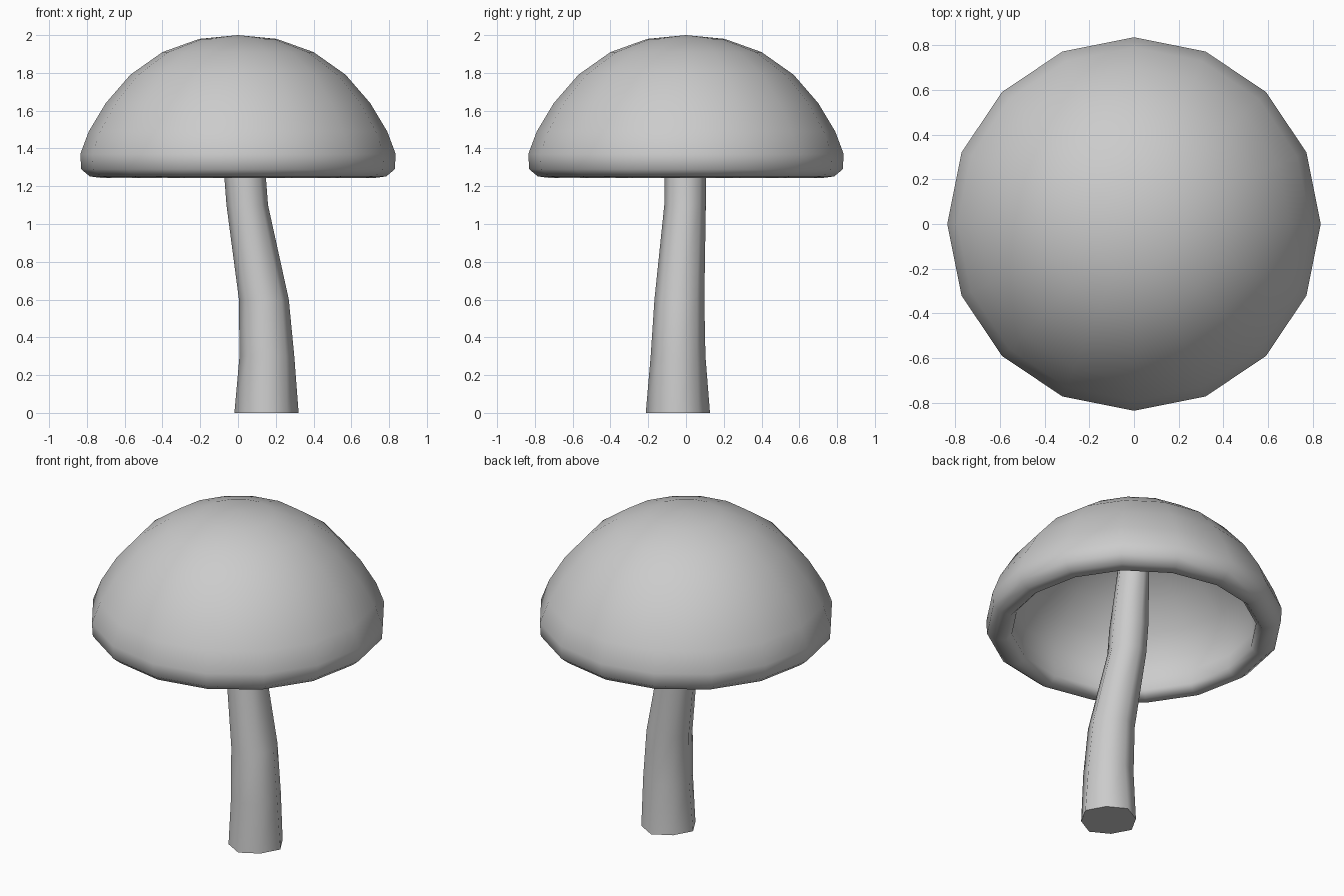
import bpy
import bmesh
from math import cos, sin, tau, radians

if "Cube" in bpy.data.objects:
    bpy.data.objects.remove(bpy.data.objects["Cube"])


def loft(name, rings, sides, angle):
    """Skin a stack of rings (x, y, z, radius, diagonal); radius 0 makes a pole.
    Every second corner is scaled by diagonal."""
    bm = bmesh.new()
    loops = []
    for x, y, z, r, diagonal in rings:
        if r == 0:
            loops.append([bm.verts.new((x, y, z))] * sides)
            continue
        loop = []
        for i in range(sides):
            q = r * (diagonal if i % 2 else 1)
            a = tau * i / sides
            loop.append(bm.verts.new((x + q * cos(a), y + q * sin(a), z)))
        loops.append(loop)
    for a, b in zip(loops, loops[1:]):
        for i in range(sides):
            j = (i + 1) % sides
            quad = list(dict.fromkeys((a[i], a[j], b[j], b[i])))
            bm.faces.new(quad)
    # Close open ends with flat polygons
    for loop, ring in ((loops[0], rings[0]), (loops[-1], rings[-1])):
        if ring[3] > 0:
            bm.faces.new(loop)
    bmesh.ops.recalc_face_normals(bm, faces=bm.faces)
    mesh = bpy.data.meshes.new(name)
    bm.to_mesh(mesh)
    bm.free()
    obj = bpy.data.objects.new(name, mesh)
    bpy.context.collection.objects.link(obj)
    bpy.ops.object.select_all(action='DESELECT')
    obj.select_set(True)
    bpy.context.view_layer.objects.active = obj
    bpy.ops.object.shade_smooth_by_angle(angle=radians(angle))
    return obj


# Hollow cap: outer dome, rolled rim, then inner dome
cap_profile = [
    (0, 2.0), (0.205, 1.98), (0.40, 1.91), (0.57, 1.79), (0.70, 1.64),
    (0.79, 1.49), (0.835, 1.37), (0.83, 1.29), (0.785, 1.252),
    (0.725, 1.244), (0.69, 1.28), (0.70, 1.37), (0.69, 1.47),
    (0.62, 1.60), (0.50, 1.735), (0.355, 1.84), (0.18, 1.905), (0, 1.92),
]
loft("cap", [(0, 0, z, r, 1) for r, z in cap_profile], 16, 75)

# Bent, tapering stem that runs up into the cap
loft("stem", [
    (0.151, -0.043, 0.0, 0.17, 0.91),
    (0.153, -0.042, 0.3, 0.145, 0.98),
    (0.137, -0.035, 0.6, 0.132, 1),
    (0.049, -0.005, 1.1, 0.11, 1),
    (0.036, -0.003, 1.27, 0.11, 1),
    (0.015, 0.008, 1.6, 0.097, 0.95),
    (0.008, 0.008, 1.78, 0.09, 0.91),
], 8, 60)
